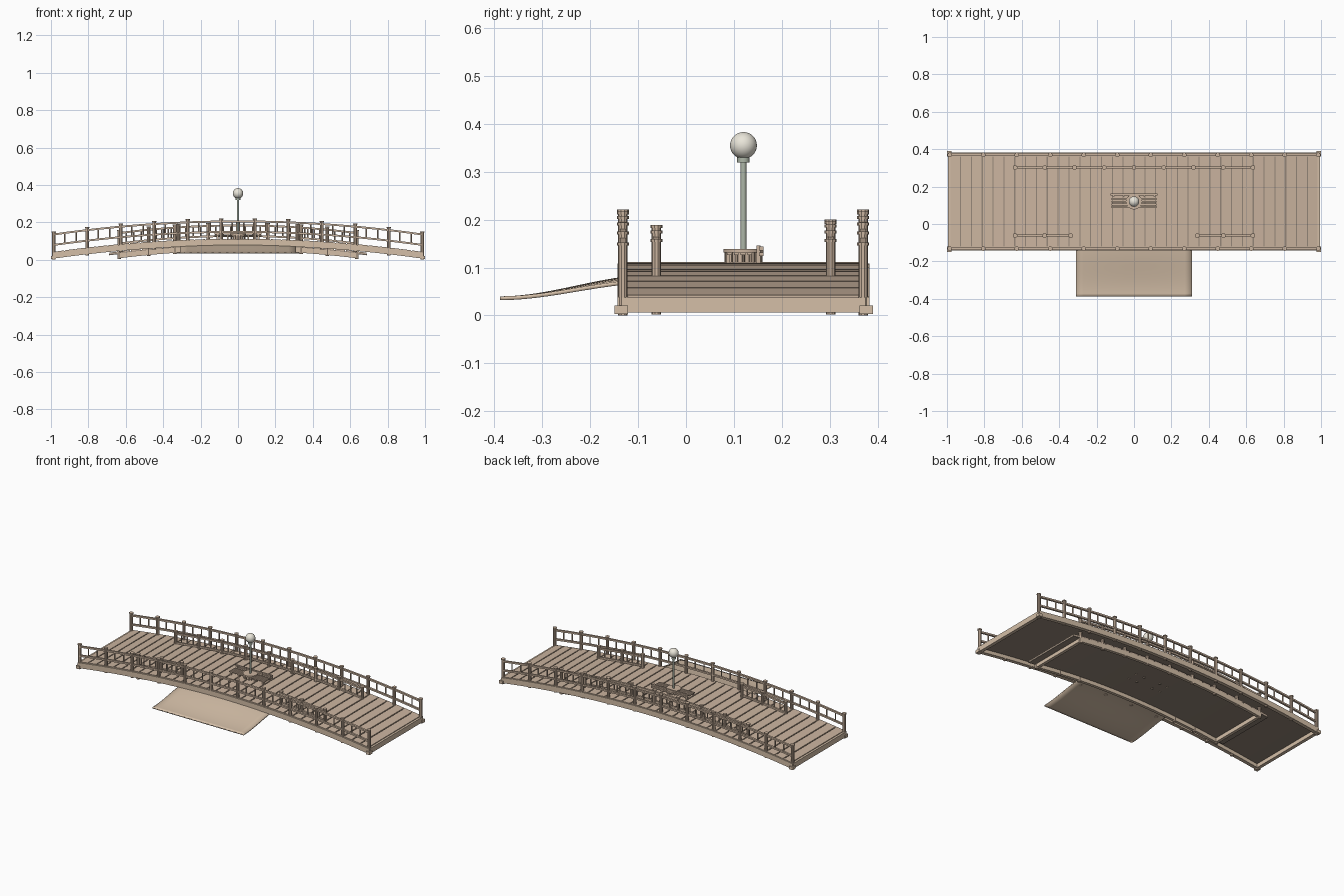
import bpy, bmesh, math
from mathutils import Matrix, Vector

if "Cube" in bpy.data.objects:
    bpy.data.objects.remove(bpy.data.objects["Cube"])


def material(name, c):
    m = bpy.data.materials.new(name)
    m.diffuse_color = (*c, 1)
    m.use_nodes = True
    m.node_tree.nodes["Principled BSDF"].inputs["Base Color"].default_value = m.diffuse_color
    return m


WOOD = material("wood", (0.60, 0.46, 0.35))
PALE = material("pale_wood", (0.66, 0.52, 0.39))
DARK = material("dark_wood", (0.30, 0.24, 0.19))
GREEN = material("green_metal", (0.42, 0.47, 0.39))
CREAM = material("cream_glass", (0.82, 0.79, 0.70))


def outer(x):
    return 0.112 - 0.072 * x * x


def inner(x):
    return 0.085 - 0.10 * x * x


def finish(name, bm, mat, smooth=False):
    bmesh.ops.recalc_face_normals(bm, faces=bm.faces)
    me = bpy.data.meshes.new(name)
    bm.to_mesh(me)
    bm.free()
    ob = bpy.data.objects.new(name, me)
    bpy.context.collection.objects.link(ob)
    me.materials.append(mat)
    if smooth:
        bpy.context.view_layer.objects.active = ob
        ob.select_set(True)
        bpy.ops.object.shade_smooth_by_angle()
        ob.select_set(False)
    return ob


def box(bm, x0, x1, y0, y1, z0, z1, pitch=0):
    m = (Matrix.Translation(((x0 + x1) / 2, (y0 + y1) / 2, (z0 + z1) / 2))
         @ Matrix.Rotation(pitch, 4, 'Y')
         @ Matrix.Diagonal((x1 - x0, y1 - y0, z1 - z0, 1)))
    bmesh.ops.create_cube(bm, size=1, matrix=m)


def rod(bm, x, y, z0, z1, r, seg=10):
    bmesh.ops.create_cone(bm, cap_ends=True, segments=seg, radius1=r, radius2=r,
                          depth=z1 - z0,
                          matrix=Matrix.Translation((x, y, (z0 + z1) / 2)))


def arc(bm, f, x0, x1, y0, y1, lo, hi, n=24):
    """Rectangular bar following the bridge curve f, from f+lo to f+hi."""
    rings = []
    for i in range(n + 1):
        x = x0 + (x1 - x0) * i / n
        rings.append([bm.verts.new((x, y, f(x) + d))
                      for y, d in ((y0, lo), (y1, lo), (y1, hi), (y0, hi))])
    for a, b in zip(rings, rings[1:]):
        for j in range(4):
            bm.faces.new((a[j], b[j], b[(j + 1) % 4], a[(j + 1) % 4]))
    bm.faces.new(rings[0])
    bm.faces.new(rings[-1])


def deck(name, f, half, y0, y1, count):
    # thin dark sheet under separate boards
    bm = bmesh.new()
    arc(bm, f, -half, half, y0, y1, -0.014, -0.007)
    finish(name + "_underside", bm, DARK)
    bm = bmesh.new()
    step = 2 * half / count
    for i in range(count):
        a = -half + i * step
        arc(bm, f, a + 0.003, a + step - 0.003, y0, y1, -0.008, 0, 1)
    finish(name + "_planks", bm, WOOD)


def railing(name, f, xs, y, top, bars, base):
    bm = bmesh.new()
    for x in xs:
        z = f(x)
        rod(bm, x, y, z + base, z + top, 0.010)
        rod(bm, x, y, z + top - 0.006, z + top, 0.0125)
    for d in (top - 0.016, top - 0.072):
        arc(bm, f, xs[0], xs[-1], y - 0.006, y + 0.006, d - 0.006, d + 0.004)
    for a, b in zip(xs, xs[1:]):
        for i in range(bars):
            x = a + (b - a) * (i + 1) / (bars + 1)
            rod(bm, x, y, f(x) + top - 0.075, f(x) + top - 0.018, 0.004, 8)
    finish(name, bm, WOOD, True)


# outer bridge
deck("outer_deck", outer, 0.985, -0.135, 0.378, 34)
bm = bmesh.new()
for y in (-0.132, 0.372):
    arc(bm, outer, -0.992, 0.992, y - 0.011, y + 0.011, -0.036, -0.003)
for s in (-1, 1):
    box(bm, s * 0.985 - 0.01, s * 0.985 + 0.01, -0.135, 0.375, 0.006, 0.038)
    for y in (-0.135, 0.376):
        box(bm, s * 0.988 - 0.012, s * 0.988 + 0.012, y - 0.014, y + 0.014, 0.003, 0.021)
finish("outer_beams", bm, PALE)
posts = [-0.985 + 1.97 * i / 11 for i in range(12)]
for label, y in (("front", -0.132), ("back", 0.370)):
    railing("outer_railing_" + label, outer, posts, y, 0.11, 2, -0.042)

# smaller bridge nested underneath
deck("inner_deck", inner, 0.69, -0.07, 0.31, 24)
bm = bmesh.new()
for y in (-0.062, 0.303):
    arc(bm, inner, -0.645, 0.645, y - 0.009, y + 0.009, -0.037, -0.010)
for s in (-1, 1):
    box(bm, s * 0.635 - 0.009, s * 0.635 + 0.009, -0.062, 0.303, 0.008, 0.036)
finish("inner_beams", bm, PALE)
step = 0.159
railing("inner_railing_back", inner, [step * i for i in range(-4, 5)], 0.302, 0.115, 3, -0.042)
for label, s in (("left", -1), ("right", 1)):
    xs = sorted(s * v for v in (0.338, 0.478, 0.636))
    railing("inner_railing_front_" + label, inner, xs, -0.062, 0.115, 3, -0.042)

# curved ramp leading up to the inner deck
bm = bmesh.new()
nx, ny = 16, 20
grid = []
for j in range(ny + 1):
    t = j / ny
    e = t * t * (3 - 2 * t)
    row = []
    for i in range(nx + 1):
        x = -0.31 + 0.62 * i / nx
        row.append(bm.verts.new((x, -0.388 + 0.318 * t, 0.040 * (1 - e) + inner(x) * e)))
    grid.append(row)
for r, q in zip(grid, grid[1:]):
    for i in range(nx):
        bm.faces.new((r[i], r[i + 1], q[i + 1], q[i]))
ramp = finish("ramp", bm, PALE, True)
sol = ramp.modifiers.new("thickness", 'SOLIDIFY')
sol.thickness = 0.008
sol.offset = -1

# small bench around the lamp
bm = bmesh.new()
for y in (0.091, 0.105, 0.119, 0.133):
    box(bm, -0.12, 0.12, y - 0.005, y + 0.005, 0.126, 0.132)
for z in (0.128, 0.140):
    box(bm, -0.125, 0.125, 0.152, 0.162, z - 0.004, z + 0.004)
for x in (-0.11, -0.055, 0.055, 0.11):
    box(bm, x - 0.005, x + 0.005, 0.085, 0.092, 0.066, 0.128)
    box(bm, x - 0.005, x + 0.005, 0.147, 0.156, 0.066, 0.146)
finish("lamp_bench", bm, WOOD)

# lamp
bm = bmesh.new()
rod(bm, 0, 0.12, 0.131, 0.139, 0.042, 32)
rod(bm, 0, 0.12, 0.105, 0.131, 0.030, 32)
for i in range(16):
    a = math.tau * i / 16
    rod(bm, 0.037 * math.cos(a), 0.12 + 0.037 * math.sin(a), 0.105, 0.131, 0.003, 6)
finish("lamp_base", bm, WOOD, True)
bm = bmesh.new()
rod(bm, 0, 0.12, 0.139, 0.325, 0.006, 20)
rod(bm, 0, 0.12, 0.319, 0.331, 0.013, 20)
finish("lamp_pole", bm, GREEN, True)
bm = bmesh.new()
bmesh.ops.create_uvsphere(bm, u_segments=32, v_segments=16, radius=0.028,
                          matrix=Matrix.Translation((0, 0.12, 0.355)))
finish("lamp_globe", bm, CREAM, True)
